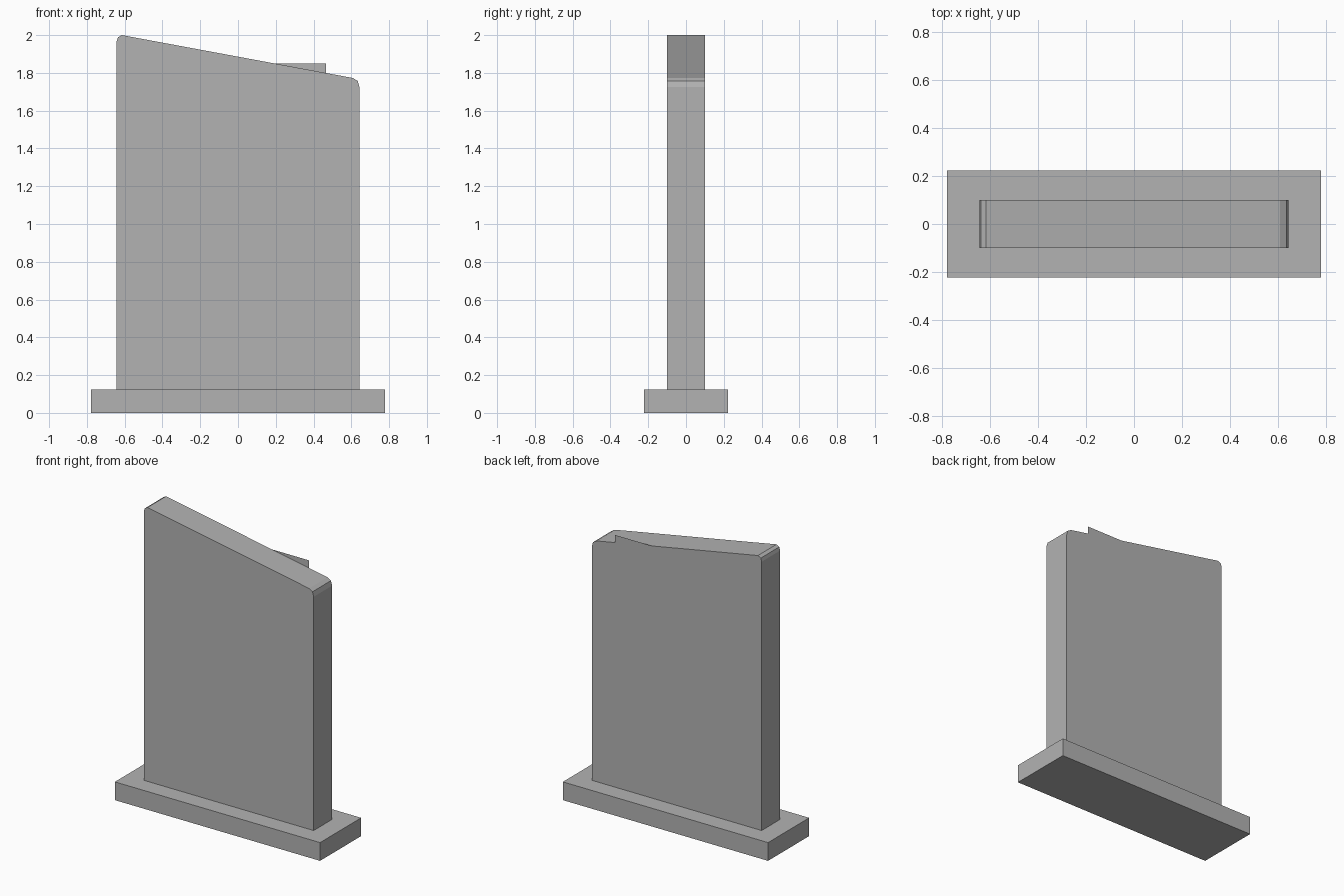
import bpy
import bmesh

cube = bpy.data.objects.get("Cube")
if cube:
    bpy.data.objects.remove(cube, do_unlink=True)

# Single grey material
grey = bpy.data.materials.new("plain_grey")
grey.use_nodes = True
colour = (0.45, 0.45, 0.45, 1)
grey.diffuse_color = colour
grey.node_tree.nodes["Principled BSDF"].inputs["Base Color"].default_value = colour


def profile_part(name, outline, y, depth=0):
    """Fill an x-z outline at the given y and extrude it towards the back."""
    bm = bmesh.new()
    face = bm.faces.new([bm.verts.new((x, y, z)) for x, z in outline])
    if depth:
        result = bmesh.ops.extrude_face_region(bm, geom=[face], use_keep_orig=True)
        moved = [g for g in result["geom"] if isinstance(g, bmesh.types.BMVert)]
        bmesh.ops.translate(bm, verts=moved, vec=(0, depth, 0))
        bmesh.ops.recalc_face_normals(bm, faces=bm.faces)
    mesh = bpy.data.meshes.new(name)
    bm.to_mesh(mesh)
    bm.free()
    mesh.materials.append(grey)
    obj = bpy.data.objects.new(name, mesh)
    bpy.context.collection.objects.link(obj)
    return obj


BASE_X, BASE_Y, BASE_Z = 0.777, 0.222, 0.125
SLAB_X, SLAB_Y = 0.643, 0.1

# Rectangular plinth
profile_part("base", [(-BASE_X, 0), (BASE_X, 0), (BASE_X, BASE_Z), (-BASE_X, BASE_Z)],
             -BASE_Y, 2 * BASE_Y)

# Upright slab with a sloping top and softened corners
right_corner = [(SLAB_X, 1.725), (0.634, 1.757), (0.608, 1.773)]
left_corner = [(-0.615, 2.0), (-0.636, 1.988), (-SLAB_X, 1.965)]
profile_part("slab", [(-SLAB_X, BASE_Z), (SLAB_X, BASE_Z)] + right_corner + left_corner,
             -SLAB_Y, 2 * SLAB_Y)

# Flat panel corner rising above the slope, flush with the back
profile_part("back_panel_corner", [(0.178, 1.851), (0.466, 1.851), (0.466, 1.799)], SLAB_Y)
